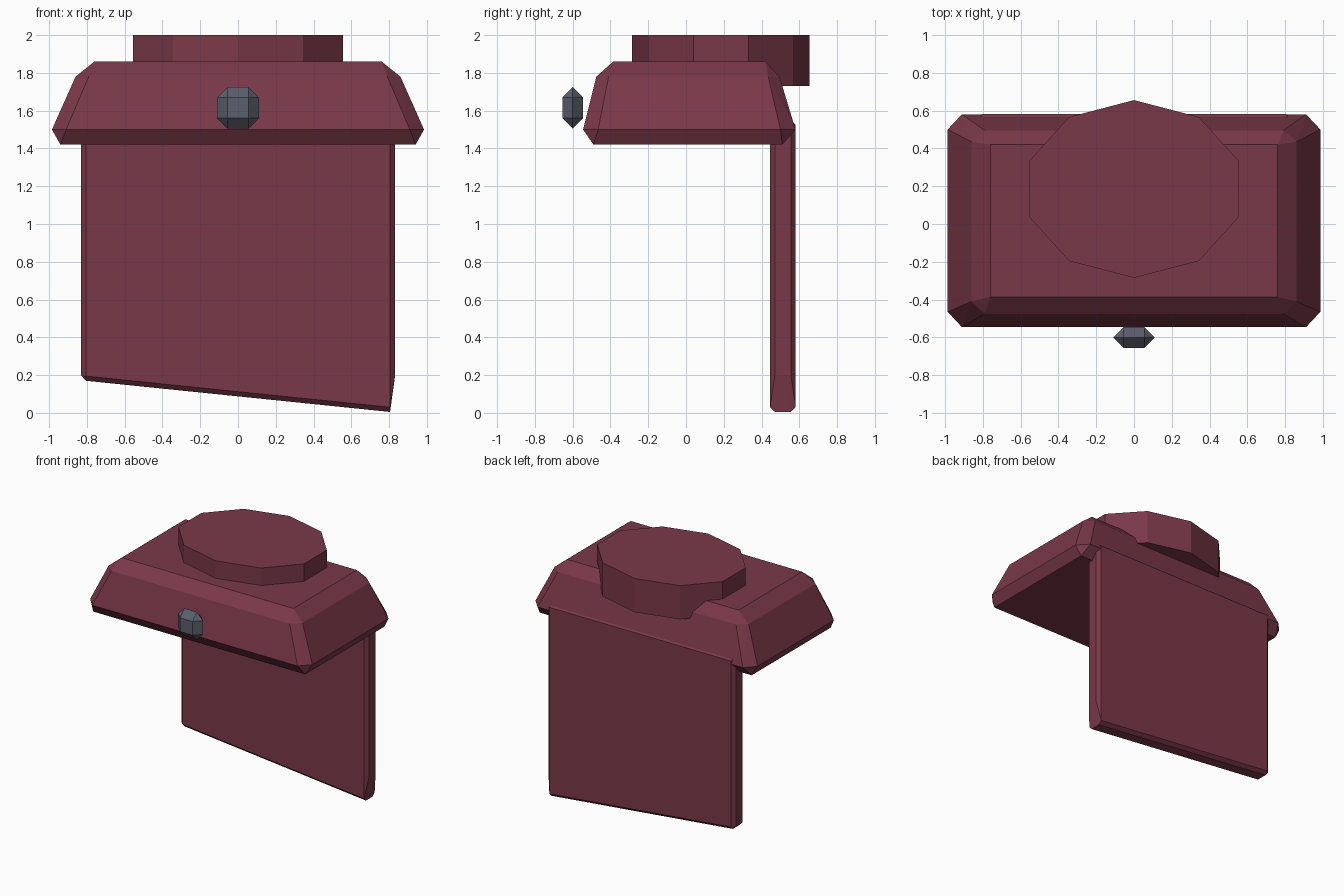
import bpy, bmesh, math

if "Cube" in bpy.data.objects:
    bpy.data.objects.remove(bpy.data.objects["Cube"])


def material(name, colour):
    m = bpy.data.materials.new(name)
    m.diffuse_color = (*colour, 1)
    m.use_nodes = True
    m.node_tree.nodes["Principled BSDF"].inputs["Base Color"].default_value = m.diffuse_color
    return m


def finish(name, bm, mat):
    bmesh.ops.recalc_face_normals(bm, faces=bm.faces)
    mesh = bpy.data.meshes.new(name)
    bm.to_mesh(mesh)
    bm.free()
    mesh.materials.append(mat)
    bpy.context.collection.objects.link(bpy.data.objects.new(name, mesh))


def hull(name, points, mat):
    """Faceted solid wrapped round its corner points."""
    bm = bmesh.new()
    for p in points:
        bm.verts.new(p)
    bmesh.ops.convex_hull(bm, input=bm.verts)
    bmesh.ops.dissolve_limit(bm, angle_limit=math.radians(2.5),
                             verts=bm.verts, edges=bm.edges)
    finish(name, bm, mat)


maroon = material("dark red", (0.195, 0.04, 0.067))
grey = material("slate grey", (0.105, 0.115, 0.150))

# Tapered shoulder block: x, front y, back y, z of each chamfer corner
corners = [(0.76, -0.385, 0.42, 1.86),
           (0.79, -0.475, 0.495, 1.78), (0.86, -0.41, 0.435, 1.78),
           (0.91, -0.545, 0.58, 1.50), (0.985, -0.465, 0.50, 1.50),
           (0.94, -0.49, 0.51, 1.42)]
hull("shoulder_block", [(s * x, y, z) for x, front, back, z in corners
                        for y in (front, back) for s in (-1, 1)], maroon)

# Hanging back panel with a slanted lower edge
mid, points = 0.513, []
for side, face_z, bottom_z in ((-1, 0.195, 0.17), (1, 0.03, 0.005)):
    for d in (-1, 1):
        points += [(side * 0.805, mid + d * 0.068, face_z),
                   (side * 0.805, mid + d * 0.042, bottom_z),
                   (side * 0.832, mid + d * 0.042, 0.20),
                   (side * 0.805, mid + d * 0.068, 1.525),
                   (side * 0.805, mid + d * 0.042, 1.55),
                   (side * 0.832, mid + d * 0.042, 1.525)]
hull("back_panel", points, maroon)

# Ten-sided collar
hull("collar", [(0.585 * math.sin(i * math.tau / 10),
                 0.185 + 0.47 * math.cos(i * math.tau / 10), z)
                for i in range(10) for z in (1.73, 2.0)], maroon)

# Chamfered clasp
hull("clasp", [(sx * x, -0.6 + sy * y, 1.615 + sz * z)
               for x, y, z in ((0.055, 0.055, 0.055), (0.11, 0, 0.055), (0.055, 0, 0.11))
               for sx in (-1, 1) for sy in ((-1, 1) if y else (1,)) for sz in (-1, 1)], grey)
